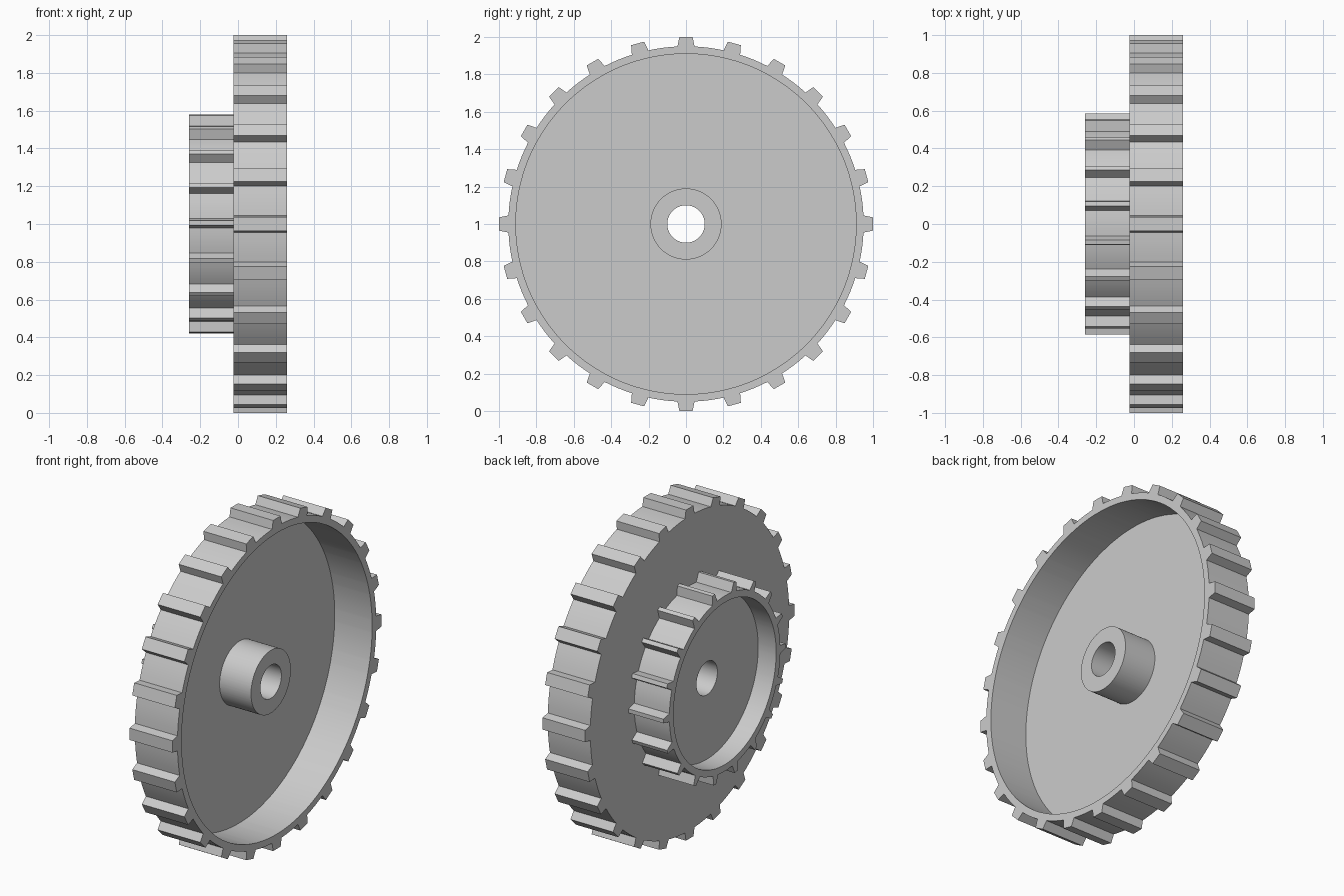
import bpy
import bmesh
from math import cos, sin, radians, tau

cube = bpy.data.objects.get("Cube")
if cube:
    bpy.data.objects.remove(cube, do_unlink=True)

grey = bpy.data.materials.new("light_grey")
grey.use_nodes = True
colour = (0.6, 0.6, 0.6, 1)
grey.diffuse_color = colour
grey.node_tree.nodes["Principled BSDF"].inputs["Base Color"].default_value = colour

AXLE_Z = 1.0
BORE = 0.1
JOIN_X = -0.025      # plane where the two gears meet
ROOT_STEPS = 4       # segments along each gap between teeth


def gear_outline(teeth, root_r, tip_r, root_half, tip_half, phase=0):
    """Angle and radius of every point round a toothed outline."""
    pitch = tau / teeth
    a, b = radians(root_half), radians(tip_half)
    outline = []
    for i in range(teeth):
        mid = radians(phase) + i * pitch
        outline += [(mid - a, root_r), (mid - b, tip_r), (mid + b, tip_r)]
        gap = pitch - 2 * a
        outline += [(mid + a + gap * k / ROOT_STEPS, root_r) for k in range(ROOT_STEPS)]
    return outline


def turned_gear(name, outline, section):
    """Join rings along a closed section of (x, radius); radius None is the toothed edge."""
    bm = bmesh.new()
    rings = []
    for x, radius in section:
        ring = []
        for angle, tooth_r in outline:
            r = tooth_r if radius is None else radius
            ring.append(bm.verts.new((x, -r * cos(angle), AXLE_Z + r * sin(angle))))
        rings.append(ring)
    n = len(outline)
    for i, ring in enumerate(rings):
        following = rings[(i + 1) % len(rings)]
        for j in range(n):
            k = (j + 1) % n
            bm.faces.new((ring[j], ring[k], following[k], following[j]))
    bmesh.ops.recalc_face_normals(bm, faces=bm.faces)
    mesh = bpy.data.meshes.new(name)
    bm.to_mesh(mesh)
    bm.free()
    mesh.materials.append(grey)
    obj = bpy.data.objects.new(name, mesh)
    bpy.context.collection.objects.link(obj)
    bpy.ops.object.select_all(action="DESELECT")
    obj.select_set(True)
    bpy.context.view_layer.objects.active = obj
    bpy.ops.object.shade_smooth_by_angle(angle=radians(30))
    return obj


# Large gear: toothed rim, recessed web and central hub
turned_gear(
    "large_gear",
    gear_outline(24, 0.95, 1.0, 2.75, 2.05),
    [(JOIN_X, BORE), (0.22, BORE), (0.22, 0.19), (0.01, 0.19),
     (0.01, 0.91), (0.26, 0.91), (0.26, None), (JOIN_X, None)],
)

# Small gear: toothed rim with a shallow recess on its outer face
turned_gear(
    "small_gear",
    gear_outline(18, 0.53, 0.585, 2.7, 1.2, phase=0.5),
    [(JOIN_X, BORE), (JOIN_X, None), (-0.26, None), (-0.26, 0.49),
     (-0.14, 0.49), (-0.14, BORE)],
)
